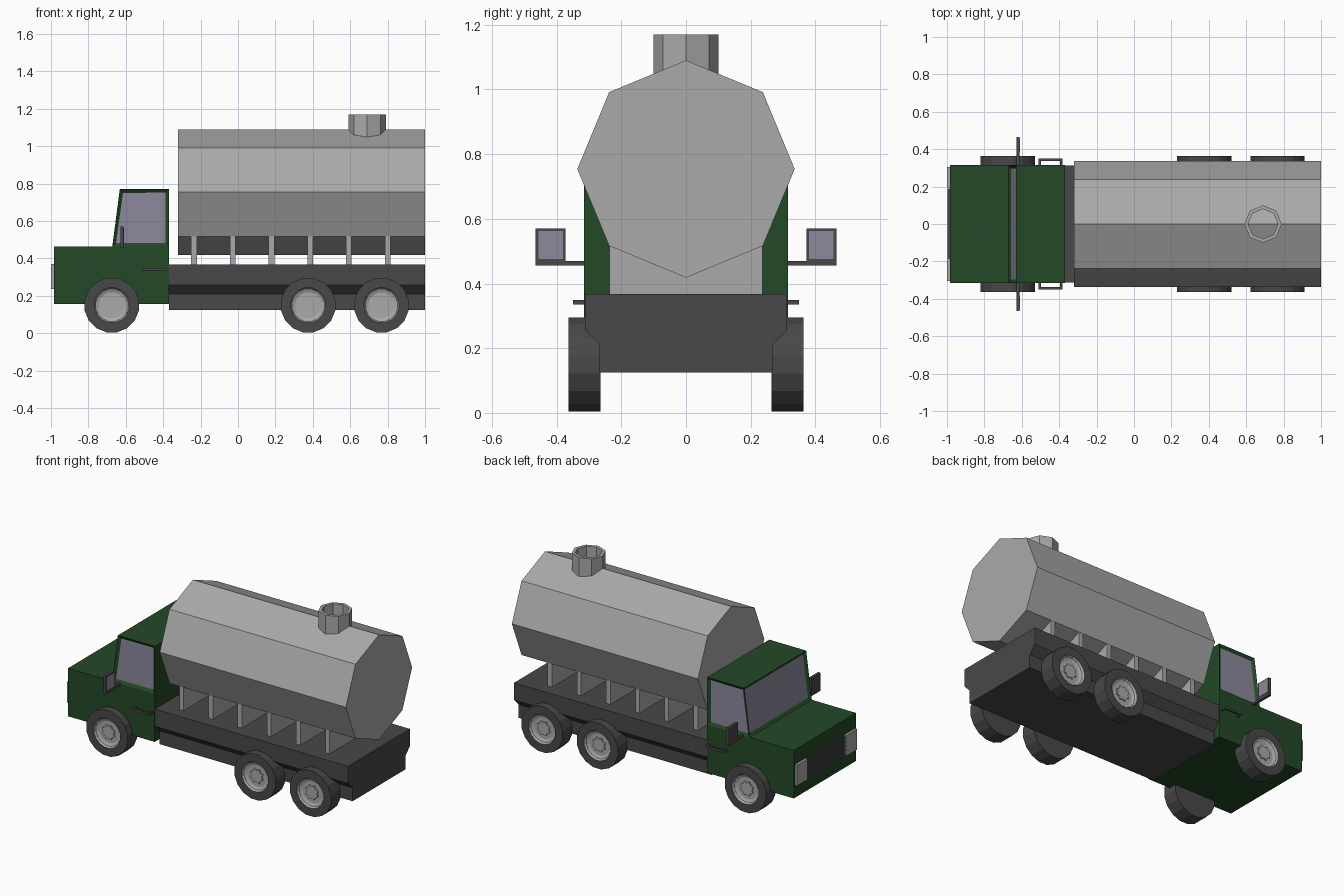
import bpy, bmesh, math
from mathutils import Vector

cube = bpy.data.objects.get("Cube")
if cube:
    bpy.data.objects.remove(cube, do_unlink=True)


def material(name, r, g, b):
    m = bpy.data.materials.new(name)
    m.use_nodes = True
    m.diffuse_color = (r, g, b, 1)
    m.node_tree.nodes["Principled BSDF"].inputs["Base Color"].default_value = (r, g, b, 1)
    return m


GREY = material("tank grey", 0.4, 0.4, 0.4)
DARK = material("dark grey", 0.065, 0.065, 0.065)
GREEN = material("cab green", 0.017, 0.065, 0.019)
GLASS = material("window glass", 0.27, 0.25, 0.34)


def loft(name, rings, mats, band_mats=None, caps=(True, True), edit=None):
    """Skin a row of equal-length rings of points and close the ends."""
    bm = bmesh.new()
    loops = [[bm.verts.new(p) for p in ring] for ring in rings]
    n = len(rings[0])
    for k, (a, b) in enumerate(zip(loops, loops[1:])):
        for i in range(n):
            j = (i + 1) % n
            f = bm.faces.new((a[i], a[j], b[j], b[i]))
            f.material_index = band_mats[k] if band_mats else 0
    if caps[0]:
        bm.faces.new(loops[0])
    if caps[1]:
        f = bm.faces.new(loops[-1])
        f.material_index = band_mats[-1] if band_mats else 0
    bmesh.ops.recalc_face_normals(bm, faces=bm.faces)
    if edit:
        edit(bm)
    mesh = bpy.data.meshes.new(name)
    bm.to_mesh(mesh)
    bm.free()
    for m in mats:
        mesh.materials.append(m)
    ob = bpy.data.objects.new(name, mesh)
    bpy.context.collection.objects.link(ob)
    return ob


def box(name, x, y, z, mat):
    rings = [[(u, y[0], z[0]), (u, y[1], z[0]), (u, y[1], z[1]), (u, y[0], z[1])] for u in x]
    return loft(name, rings, [mat])


def along_x(name, profile, x0, x1, mat):
    return loft(name, [[(x, y, z) for y, z in profile] for x in (x0, x1)], [mat])


def circle(r, n, start=0.0):
    return [(r * math.cos(start + 2 * math.pi * i / n),
             r * math.sin(start + 2 * math.pi * i / n)) for i in range(n)]


# Chassis with a chamfered lower step
half = [(0.267, 0.125), (0.267, 0.21), (0.313, 0.257), (0.313, 0.367)]
along_x("chassis", half + [(-y, z) for y, z in reversed(half)], -0.37, 1.0, DARK)

# Octagonal tank and its supports
along_x("tank", [(y, 0.754 + z) for y, z in circle(0.336, 8)], -0.32, 1.0, GREY)
for i in range(6):
    x = -0.235 + i * 0.207
    box(f"tank_support_{i + 1}", (x - 0.015, x + 0.015), (-0.237, 0.237), (0.367, 0.516), GREY)

# Open filler neck on top of the tank
neck = [(0.1, 1.0), (0.1, 1.17), (0.08, 1.17), (0.08, 1.0)]
loft("filler_neck", [[(0.69 + a, b, z) for a, b in circle(r, 8)] for r, z in neck],
     [GREY], caps=(False, False))

# Cab lower body
box("cab_body", (-0.985, -0.37), (-0.315, 0.315), (0.157, 0.465), GREEN)


# Cabin with recessed windscreen and side windows
def cut_windows(bm):
    panes = [f for f in bm.faces if abs(f.normal.y) > 0.9 or f.normal.x < -0.9]
    bmesh.ops.inset_individual(bm, faces=panes, thickness=0.026, depth=-0.012)
    for f in panes:
        f.material_index = 1


def cabin_ring(x0, x1, z):
    return [(x0, -0.315, z), (x1, -0.315, z), (x1, 0.315, z), (x0, 0.315, z)]


loft("cabin", [cabin_ring(-0.672, -0.37, 0.465), cabin_ring(-0.632, -0.37, 0.77)],
     [GREEN, GLASS], caps=(False, True), edit=cut_windows)

# Grille with slats
box("grille", (-0.99, -0.98), (-0.19, 0.19), (0.24, 0.365), DARK)
for i in range(5):
    z = 0.245 + i * 0.026
    box(f"grille_slat_{i + 1}", (-0.997, -0.985), (-0.19, 0.19), (z, z + 0.012), DARK)

# Paired parts
for side, s in (("right", -1), ("left", 1)):
    def span(a, b):
        return sorted((s * a, s * b))

    box(f"headlight_{side}", (-1.0, -0.98), span(0.195, 0.305), (0.237, 0.37), GREY)

    # Wing mirror
    box(f"mirror_arm_{side}", (-0.627, -0.613), span(0.31, 0.38), (0.455, 0.469), DARK)
    box(f"mirror_{side}", (-0.629, -0.611), span(0.372, 0.465), (0.455, 0.57), DARK)
    box(f"mirror_glass_{side}", (-0.612, -0.609), span(0.381, 0.456), (0.476, 0.563), GLASS)

    # Door handle loop
    for end, x in (("front", -0.51), ("rear", -0.395)):
        box(f"handle_{end}_post_{side}", (x, x + 0.012), span(0.31, 0.35), (0.335, 0.349), DARK)
    box(f"handle_grip_{side}", (-0.51, -0.383), span(0.338, 0.35), (0.335, 0.349), DARK)

    # Wheels: tyre, dished rim and star-shaped hub
    turned = [(0.148, 0.265), (0.148, 0.363), (0.095, 0.363), (0.088, 0.35), (0.07, 0.342)]
    for place, cx in (("front", -0.675), ("middle", 0.375), ("rear", 0.767)):
        rings = [[(cx + a, s * y, 0.15 + b) for a, b in circle(r, 16, math.pi / 16)]
                 for r, y in turned]
        loft(f"wheel_{place}_{side}", rings, [DARK, GREY], band_mats=[0, 0, 1, 1])
        star = [Vector(p) * (1.0 if i % 2 else 0.78) for i, p in enumerate(circle(0.048, 16))]
        loft(f"hub_{place}_{side}",
             [[(cx + p.x, s * y, 0.15 + p.y) for p in star] for y in (0.34, 0.35)], [GREY])
